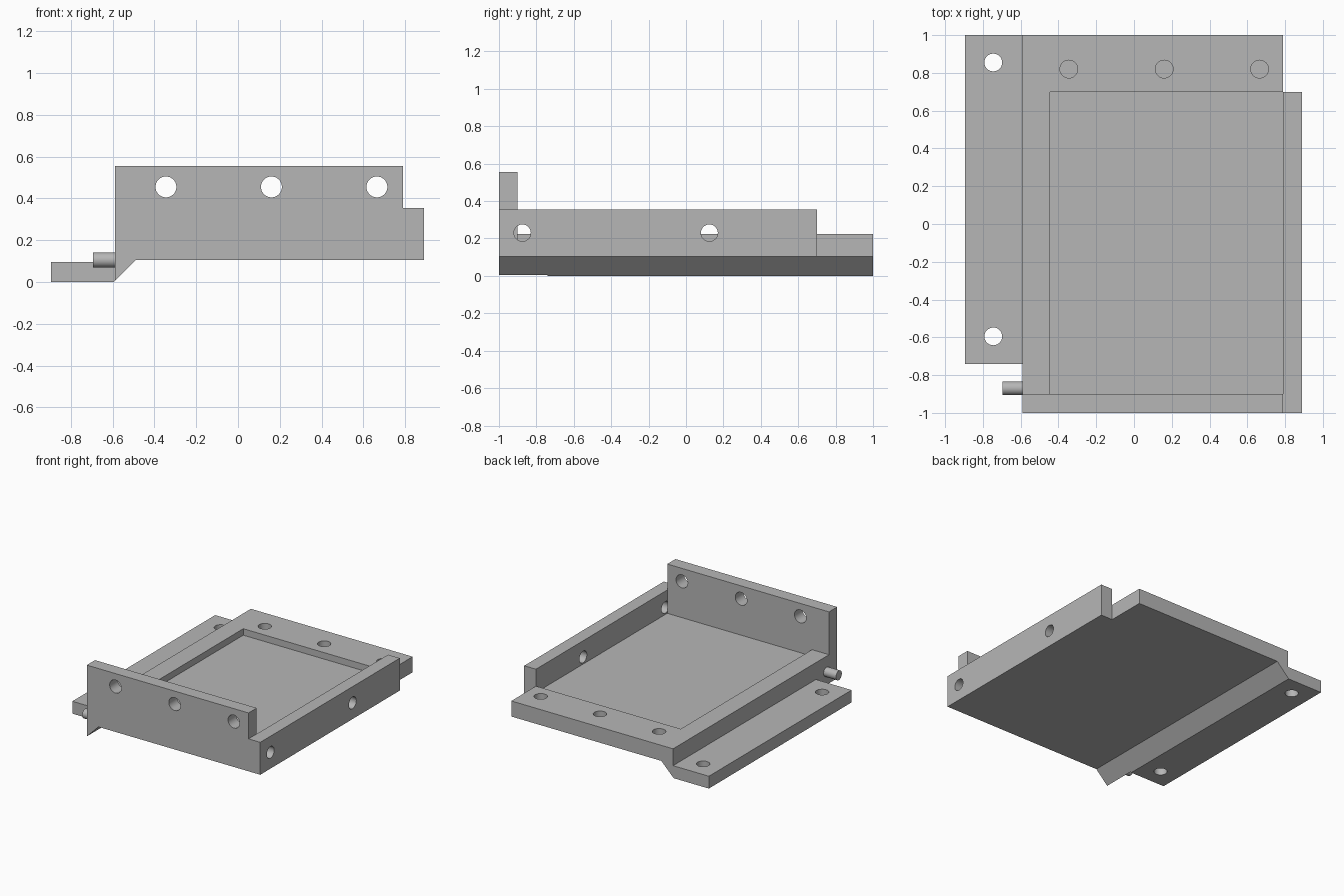
import bpy, bmesh, math
from mathutils import Matrix, Vector

if "Cube" in bpy.data.objects:
    bpy.data.objects.remove(bpy.data.objects["Cube"])

grey = bpy.data.materials.new("plain grey")
grey.diffuse_color = (0.47, 0.47, 0.47, 1)
grey.use_nodes = True
grey.node_tree.nodes["Principled BSDF"].inputs["Base Color"].default_value = grey.diffuse_color


def finish(name, bm):
    bmesh.ops.recalc_face_normals(bm, faces=bm.faces[:])
    me = bpy.data.meshes.new(name)
    bm.to_mesh(me)
    bm.free()
    me.materials.append(grey)
    ob = bpy.data.objects.new(name, me)
    bpy.context.collection.objects.link(ob)
    return ob


def prism(name, profile, y0, y1):
    """Extrude an x-z outline along y."""
    bm = bmesh.new()
    face = bm.faces.new([bm.verts.new((x, y0, z)) for x, z in profile])
    out = bmesh.ops.extrude_face_region(bm, geom=[face])
    verts = [v for v in out["geom"] if isinstance(v, bmesh.types.BMVert)]
    bmesh.ops.translate(bm, vec=(0, y1 - y0, 0), verts=verts)
    return finish(name, bm)


def box(name, x0, x1, y0, y1, z0, z1):
    return prism(name, [(x0, z0), (x1, z0), (x1, z1), (x0, z1)], y0, y1)


def rod(name, center, axis, radius, length):
    bm = bmesh.new()
    turn = Vector((0, 0, 1)).rotation_difference(Vector(axis)).to_matrix().to_4x4()
    bmesh.ops.create_cone(bm, cap_ends=True, segments=48, radius1=radius, radius2=radius,
                          depth=length, matrix=Matrix.Translation(center) @ turn)
    return finish(name, bm)


def combine(target, other, operation):
    """Apply a boolean and discard the helper object."""
    mod = target.modifiers.new("bool", 'BOOLEAN')
    mod.operation = operation
    mod.solver = 'EXACT'
    mod.object = other
    dg = bpy.context.evaluated_depsgraph_get()
    me = bpy.data.meshes.new_from_object(target.evaluated_get(dg))
    target.modifiers.clear()
    target.data = me
    bpy.data.objects.remove(other)


# Tray base with a sloped lip under its left edge
tray = prism("tray_body", [(-0.59, 0.005), (-0.49, 0.105), (0.79, 0.105),
                           (0.79, 0.225), (-0.59, 0.225)], -1, 1)
combine(tray, box("pocket", -0.445, 0.9, -0.9, 0.7, 0.175, 0.4), 'DIFFERENCE')

# Blind holes in the rear rail
for x in (-0.345, 0.16, 0.665):
    combine(tray, rod("hole", (x, 0.82, 0.275), (0, 0, 1), 0.047, 0.2), 'DIFFERENCE')

# Tall front wall with three through holes
front = box("front_wall", -0.59, 0.79, -1, -0.9, 0.15, 0.555)
for x in (-0.345, 0.16, 0.665):
    combine(front, rod("hole", (x, -0.95, 0.455), (0, 1, 0), 0.05, 0.3), 'DIFFERENCE')

# Right side wall with two through holes
right = box("right_wall", 0.79, 0.89, -1, 0.7, 0.105, 0.355)
for y in (-0.875, 0.125):
    combine(right, rod("hole", (0.84, y, 0.23), (1, 0, 0), 0.045, 0.3), 'DIFFERENCE')

# Left mounting flange with two through holes
flange = prism("flange", [(-0.895, 0), (-0.595, 0), (-0.59, 0.005),
                          (-0.59, 0.095), (-0.895, 0.095)], -0.74, 1)
for y in (-0.595, 0.855):
    combine(flange, rod("hole", (-0.745, y, 0.05), (0, 0, 1), 0.047, 0.3), 'DIFFERENCE')

# Join the walls and flange into one solid
for part in (front, right, flange):
    combine(tray, part, 'UNION')

# Short pin sticking out of the left side
pin = rod("side_pin", (-0.6425, -0.87, 0.105), (1, 0, 0), 0.036, 0.105)

# Smooth round surfaces, sharp edges elsewhere
for ob in (tray, pin):
    bpy.ops.object.select_all(action='DESELECT')
    ob.select_set(True)
    bpy.context.view_layer.objects.active = ob
    bpy.ops.object.shade_smooth_by_angle(angle=math.radians(30))
